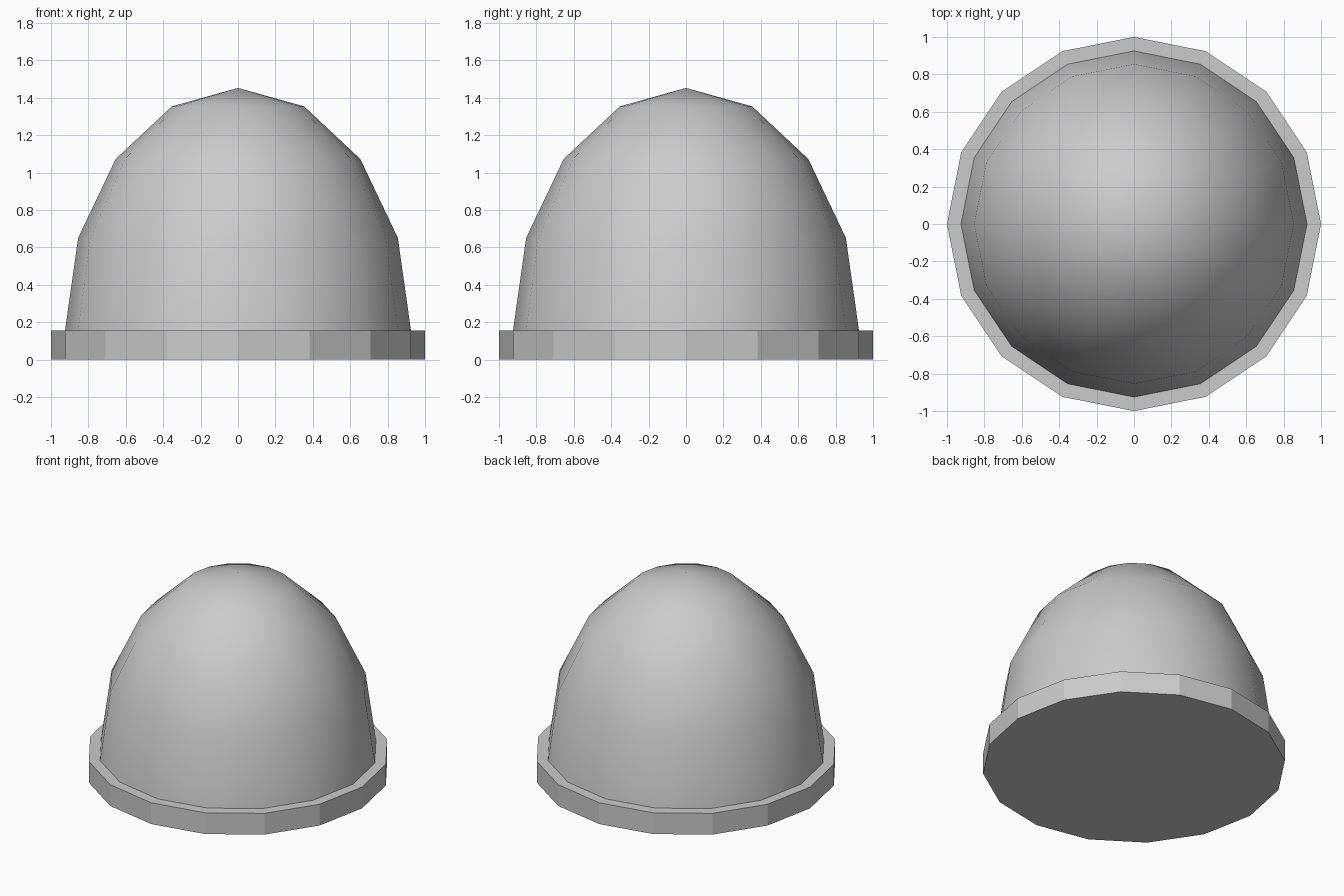
import bpy, bmesh

if "Cube" in bpy.data.objects:
    bpy.data.objects.remove(bpy.data.objects["Cube"])

SIDES = 16
BASE_H = 0.155

# Low-poly base plate
bpy.ops.mesh.primitive_cylinder_add(vertices=SIDES, radius=1.0, depth=BASE_H,
                                    location=(0, 0, BASE_H / 2))
bpy.context.object.name = "base_plate"

# Tall smooth dome: upper half of a stretched sphere
bpy.ops.mesh.primitive_uv_sphere_add(segments=SIDES, ring_count=8, radius=1.0)
dome = bpy.context.object
dome.name = "dome"
bm = bmesh.new()
bm.from_mesh(dome.data)
bmesh.ops.delete(bm, geom=[v for v in bm.verts if v.co.z < -0.01], context='VERTS')
for v in bm.verts:
    v.co.x *= 0.925
    v.co.y *= 0.925
    v.co.z = BASE_H + max(v.co.z, 0) * 1.298
for f in bm.faces:
    f.smooth = True
bm.to_mesh(dome.data)
bm.free()
